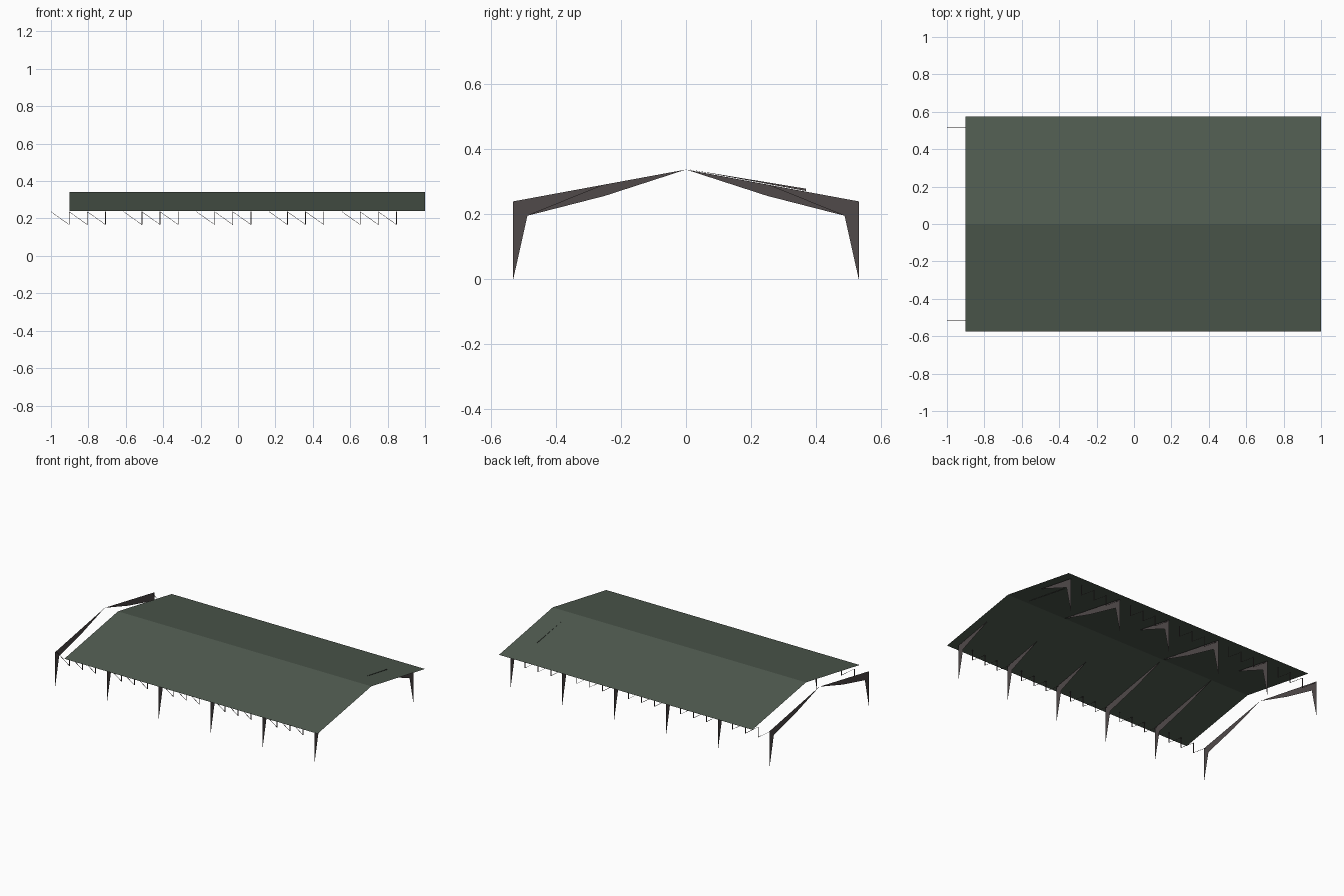
import bpy
from mathutils import Vector

if "Cube" in bpy.data.objects:
    bpy.data.objects.remove(bpy.data.objects["Cube"])


def material(name, color):
    m = bpy.data.materials.new(name)
    m.diffuse_color = (*color, 1)
    m.use_nodes = True
    m.node_tree.nodes["Principled BSDF"].inputs["Base Color"].default_value = m.diffuse_color
    return m


GREEN = material("roof green", (0.080, 0.105, 0.080))
STEEL = material("dark steel", (0.080, 0.067, 0.067))


def sheets(name, polys, mat):
    """One object made of separate flat polygons."""
    verts, faces = [], []
    for poly in polys:
        faces.append(range(len(verts), len(verts) + len(poly)))
        verts += [tuple(p) for p in poly]
    me = bpy.data.meshes.new(name)
    me.from_pydata(verts, [], [tuple(f) for f in faces])
    me.materials.append(mat)
    ob = bpy.data.objects.new(name, me)
    bpy.context.collection.objects.link(ob)
    return ob


# Gabled roof sheet
X0, X1, EAVE, RIDGE_Z, EAVE_Z = -0.90, 1.0, 0.575, 0.341, 0.239
sheets("roof", [[(X0, s * EAVE, EAVE_Z), (X1, s * EAVE, EAVE_Z),
                 (X1, 0, RIDGE_Z), (X0, 0, RIDGE_Z)][::-s] for s in (-1, 1)], GREEN)

# Portal frames: tapered column, haunch, and rafter up to the ridge
BAY = 0.389
FRAME_X = [-1.0 + BAY * i for i in range(6)]
COLUMN = [(0.532, 0.0), (0.532, 0.24), (0.488, 0.196), (0.529, 0.012)]
HAUNCH = [(0.532, 0.24), (0.25, 0.292), (0.488, 0.196)]
RAFTER = [(0.25, 0.292), (0.0, 0.338), (0.25, 0.257), (0.488, 0.196)]
FULL = {1: (0, 2, 4), -1: (0, 1, 2)}   # bays whose rafter reaches the ridge

for side, label in ((-1, "front"), (1, "back")):
    for i, x in enumerate(FRAME_X):
        parts = [COLUMN, HAUNCH] + ([RAFTER] if i in FULL[side] else [])
        sheets(f"{label}_frame_{i + 1}",
               [[(x, side * y, z) for y, z in p] for p in parts], STEEL)


# Eave lattice: three hanging posts per bay, each with a thin diagonal
def strut(a, b, w):
    """Slim square bar from a to b in the xz plane, as four polygons."""
    a, b = Vector(a), Vector(b)
    d = (b - a).normalized()
    u, v = Vector((0, w / 2, 0)), d.cross(Vector((0, 1, 0))) * (w / 2)
    ring = [u + v, u - v, -u - v, -u + v]
    return [[a + ring[k], a + ring[k - 1], b + ring[k - 1], b + ring[k]]
            for k in range(4)]


TOP, LOW, LATTICE_Y = 0.236, 0.167, 0.515
for side, label in ((-1, "front"), (1, "back")):
    polys, y = [], side * LATTICE_Y
    for x in FRAME_X[:-1]:
        for k in (1, 2, 3):
            px = x + BAY * k / 4
            polys += strut((px, y, LOW), (px, y, TOP), 0.004)
            polys += strut((px - BAY / 4, y, TOP), (px, y, LOW), 0.002)
    sheets(f"{label}_eave_lattice", polys, STEEL)

# Slim batten lying along the back slope
sheets("roof_batten", [[(0.86, 0, 0.340), (0.86, 0.37, 0.279), (0.86, 0.37, 0.272)]], STEEL)
